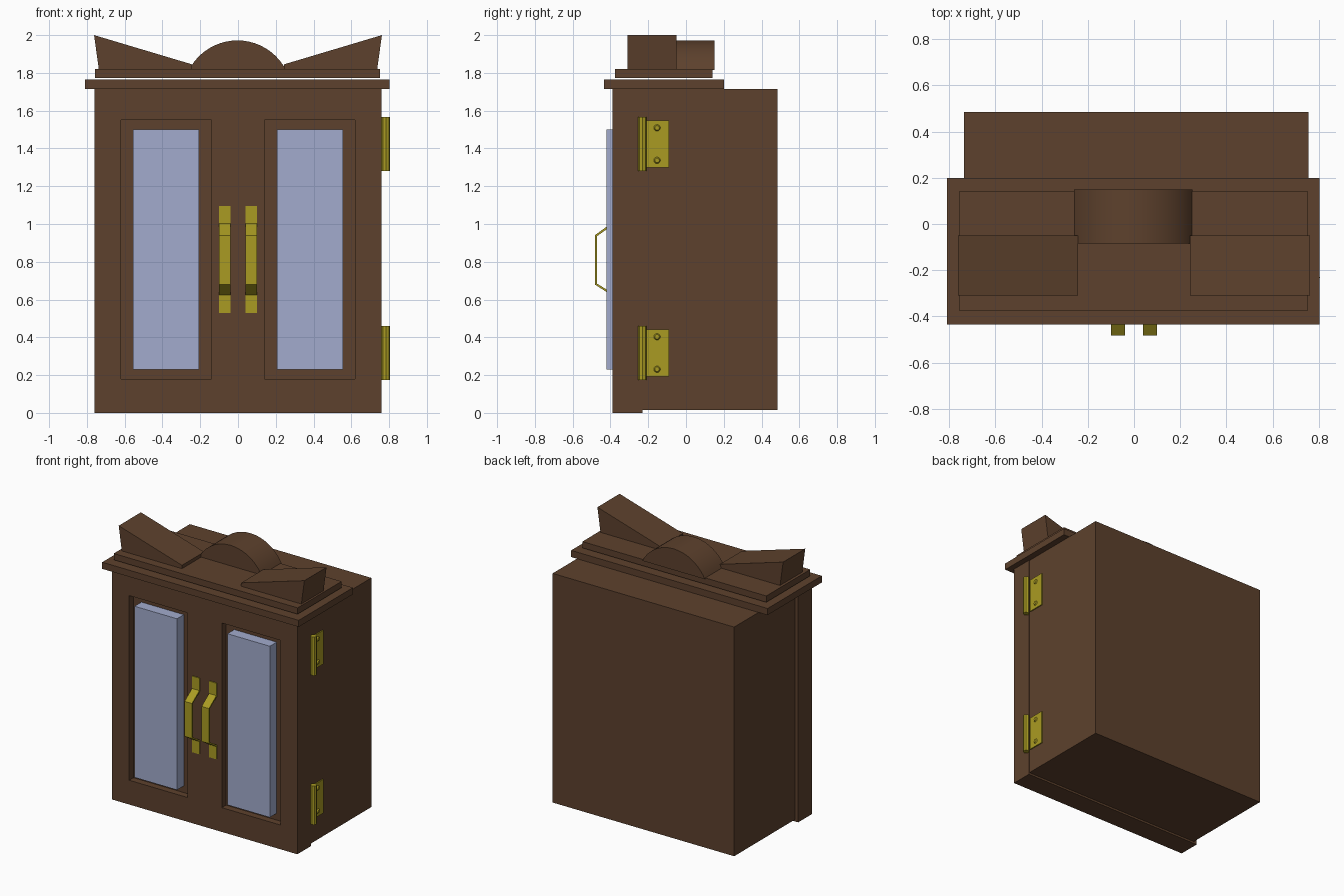
import bpy, bmesh, math
from mathutils import Matrix, Vector

default = bpy.data.objects.get("Cube")
if default:
    bpy.data.objects.remove(default, do_unlink=True)


def material(name, rgb, rough=0.6):
    m = bpy.data.materials.new(name)
    m.use_nodes = True
    color = (*rgb, 1)
    m.diffuse_color = color
    node = next(n for n in m.node_tree.nodes if n.type == "BSDF_PRINCIPLED")
    node.inputs["Base Color"].default_value = color
    node.inputs["Roughness"].default_value = rough
    return m


WOOD = material("dark brown wood", (0.11, 0.053, 0.026))
BRASS = material("brass", (0.40, 0.33, 0.016))
GLASS = material("pale blue glass", (0.36, 0.41, 0.61))


def finish(name, bm, mat):
    bmesh.ops.recalc_face_normals(bm, faces=bm.faces)
    mesh = bpy.data.meshes.new(name)
    bm.to_mesh(mesh)
    bm.free()
    obj = bpy.data.objects.new(name, mesh)
    bpy.context.collection.objects.link(obj)
    mesh.materials.append(mat)
    return obj


def box(name, x, y, z, mat):
    """Box from its (min, max) range on each axis."""
    bm = bmesh.new()
    bmesh.ops.create_cube(bm, size=1)
    for v in bm.verts:
        v.co = Vector([(r[0] + r[1]) / 2 + c * (r[1] - r[0])
                       for r, c in zip((x, y, z), v.co)])
    return finish(name, bm, mat)


def prism(name, points, push, mat):
    """Extrude a closed outline of 3D points along a vector."""
    bm = bmesh.new()
    face = bm.faces.new([bm.verts.new(p) for p in points])
    out = bmesh.ops.extrude_face_region(bm, geom=[face])
    moved = [g for g in out["geom"] if isinstance(g, bmesh.types.BMVert)]
    bmesh.ops.translate(bm, verts=moved, vec=push)
    return finish(name, bm, mat)


def cylinder(name, center, radius, depth, axis, sides, mat, tip=None):
    bm = bmesh.new()
    turn = Matrix.Rotation(math.pi / 2, 4, "Y") if axis == "X" else Matrix()
    bmesh.ops.create_cone(bm, cap_ends=True, segments=sides, radius1=radius,
                          radius2=radius if tip is None else tip, depth=depth,
                          matrix=Matrix.Translation(center) @ turn)
    return finish(name, bm, mat)


# Cabinet body and the front panel
box("cabinet_body", (-0.735, 0.755), (-0.24, 0.485), (0.015, 1.715), WOOD)
front = box("front_panel", (-0.76, 0.76), (-0.39, -0.23), (0, 1.718), WOOD)

# Recessed door panels, each with a raised pane
for side, s in (("right", -1), ("left", 1)):
    cutter = box("recess_cutter", sorted((s * 0.14, s * 0.62)),
                 (-0.5, -0.34), (0.18, 1.55), WOOD)
    cutter.hide_render = True
    mod = front.modifiers.new("recess", "BOOLEAN")
    mod.operation = "DIFFERENCE"
    mod.solver = "EXACT"
    mod.object = cutter
    bpy.context.view_layer.objects.active = front
    bpy.ops.object.modifier_apply(modifier=mod.name)
    bpy.data.objects.remove(cutter, do_unlink=True)
    box(side + "_pane", sorted((s * 0.207, s * 0.555)),
        (-0.42, -0.335), (0.23, 1.50), GLASS)

# Stepped cornice
box("cornice_lower", (-0.81, 0.803), (-0.435, 0.20), (1.715, 1.764), WOOD)
box("cornice_upper", (-0.757, 0.752), (-0.375, 0.14), (1.773, 1.82), WOOD)

# Crest: a low arch between two rising wedges
half, sag, base, sides = 0.257, 0.157, 1.815, 20
radius = (half ** 2 + sag ** 2) / (2 * sag)
sweep = math.asin(half / radius)
arc = []
for i in range(sides + 1):
    a = sweep * (2 * i / sides - 1)
    arc.append((radius * math.sin(a) - 0.003, -0.085,
                base + sag - radius + radius * math.cos(a)))
arch = prism("crest_arch", arc, (0, 0.235, 0), WOOD)

for side, s in (("right", -1), ("left", 1)):
    outline = [(0.762, 2.0), (0.737, 1.82), (0.243, 1.82), (0.243, 1.845)]
    prism(side + "_crest_wedge", [(s * x, -0.31, z) for x, z in outline],
          (0, 0.26, 0), WOOD)

# Bent strip door handles
outer = [(-0.397, 0.53), (-0.397, 0.625), (-0.483, 0.68),
         (-0.483, 0.94), (-0.397, 1.003), (-0.397, 1.095)]
inner = [(-0.388, 1.095), (-0.388, 0.995), (-0.472, 0.935),
         (-0.472, 0.685), (-0.388, 0.633), (-0.388, 0.53)]
for side, x in (("right", -0.1), ("left", 0.04)):
    prism(side + "_handle", [(x, y, z) for y, z in outer + inner],
          (0.06, 0, 0), BRASS)

# Hinges with barrel, leaf and screws on the left side
for level, z in (("lower", 0.317), ("upper", 1.423)):
    cylinder(level + "_hinge_barrel", (0.783, -0.231, z), 0.022, 0.287,
             "Z", 8, BRASS)
    box(level + "_hinge_leaf", (0.75, 0.763), (-0.215, -0.09),
        (z - 0.125, z + 0.125), BRASS)
    for n, dz in (("bottom", -0.086), ("top", 0.086)):
        cylinder(f"{level}_hinge_{n}_screw", (0.766, -0.153, z + dz),
                 0.019, 0.01, "X", 12, BRASS, tip=0.012)

# Smooth the curved top of the arch
bpy.ops.object.select_all(action="DESELECT")
arch.select_set(True)
bpy.context.view_layer.objects.active = arch
bpy.ops.object.shade_smooth_by_angle(angle=math.radians(30))
